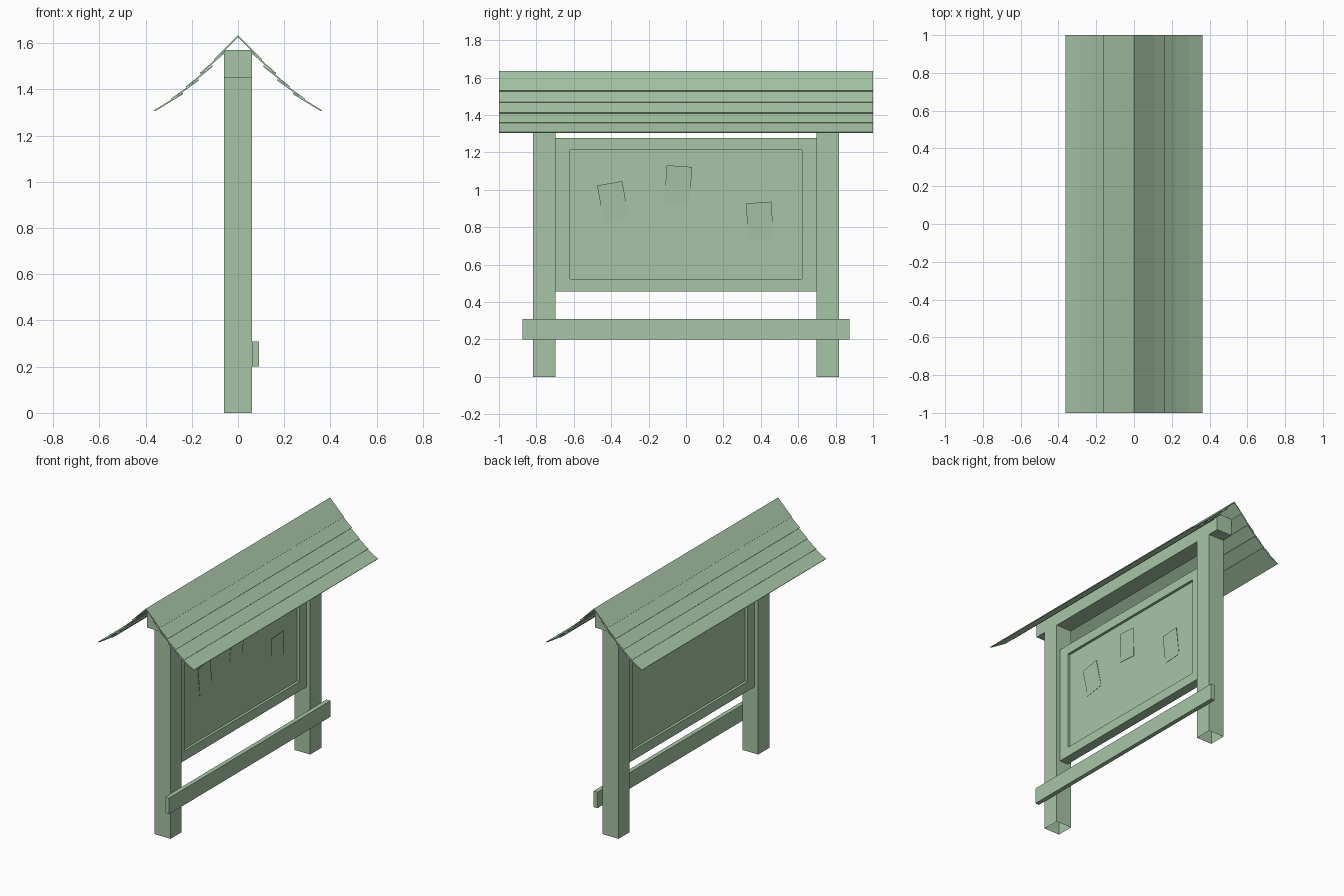
import bpy, bmesh, math
from mathutils import Vector, Matrix

if "Cube" in bpy.data.objects:
    bpy.data.objects.remove(bpy.data.objects["Cube"])

paint = bpy.data.materials.new("green_wood")
paint.diffuse_color = (0.38, 0.56, 0.38, 1)
paint.use_nodes = True
paint.node_tree.nodes["Principled BSDF"].inputs["Base Color"].default_value = paint.diffuse_color


def finish(name, bm):
    me = bpy.data.meshes.new(name)
    bm.to_mesh(me)
    bm.free()
    me.materials.append(paint)
    ob = bpy.data.objects.new(name, me)
    bpy.context.collection.objects.link(ob)
    return ob


def box_bm(lo, hi):
    lo, hi = Vector(lo), Vector(hi)
    bm = bmesh.new()
    bmesh.ops.create_cube(bm, size=1)
    bmesh.ops.scale(bm, vec=hi - lo, verts=bm.verts)
    bmesh.ops.translate(bm, vec=(lo + hi) / 2, verts=bm.verts)
    bm.normal_update()
    return bm


# Posts, open at the foot
for side, y in (("front", -0.758), ("back", 0.758)):
    bm = box_bm((-0.06, y - 0.06, 0), (0.06, y + 0.06, 1.45))
    foot = [f for f in bm.faces if f.normal.z < -0.5]
    bmesh.ops.delete(bm, geom=foot, context='FACES_ONLY')
    finish(side + "_post", bm)

# Ridge beam and lower rail
finish("ridge_beam", box_bm((-0.06, -0.9, 1.45), (0.06, 0.9, 1.57)))
finish("lower_rail", box_bm((0.06, -0.875, 0.2), (0.09, 0.875, 0.31)))

# Notice board: both faces inset to a raised frame around a sunken panel
bm = box_bm((-0.033, -0.7, 0.457), (0.033, 0.7, 1.278))
for s in (-1, 1):
    face = max(bm.faces, key=lambda f: f.normal.x * s)
    bmesh.ops.inset_region(bm, faces=[face], thickness=0.05)
    for v in face.verts:
        v.co.y = math.copysign(0.62, v.co.y)
        v.co.z = 1.213 if v.co.z > 0.87 else 0.523
    bmesh.ops.inset_region(bm, faces=[face], thickness=0)
    for v in face.verts:
        v.co.x = s * 0.015
    bm.normal_update()
finish("notice_board", bm)

# Roof planks: upper edge and lower edge (x, z) on one slope, mirrored
planks = [((0, 1.635), (0.105, 1.53)),
          ((0.057, 1.566), (0.165, 1.471)),
          ((0.112, 1.504), (0.225, 1.413)),
          ((0.172, 1.444), (0.29, 1.36)),
          ((0.24, 1.385), (0.363, 1.31))]
THICK = 0.006
for i, (a, b) in enumerate(planks):
    a, b = Vector(a), Vector(b)
    d = (b - a).normalized()
    drop = Vector((d.y, -d.x)) * THICK
    inner = a + drop
    if i == 0:  # mitre at the ridge
        inner = Vector((0, a.y - THICK * 1.41))
    profile = [a, b, b + drop, inner]
    for side, s in (("right", 1), ("left", -1)):
        bm = bmesh.new()
        f = bm.faces.new([bm.verts.new((s * p.x, -1, p.y)) for p in profile])
        ext = bmesh.ops.extrude_face_region(bm, geom=[f])
        vs = [g for g in ext["geom"] if isinstance(g, bmesh.types.BMVert)]
        bmesh.ops.translate(bm, vec=(0, 2, 0), verts=vs)
        if not any(len(e.link_faces) == 2 for e in f.edges):
            bm.faces.new([v for v in f.verts])
        bmesh.ops.recalc_face_normals(bm, faces=bm.faces)
        finish(f"{side}_roof_plank_{i + 1}", bm)

# Paper notices: thin sheets on the right face, standing off at the top
for i, (y, z, deg) in enumerate([(-0.408, 1.035, 10), (-0.035, 1.127, -4),
                                 (0.388, 0.932, 4)]):
    bm = box_bm((-0.001, -0.068, -0.2), (0.001, 0.068, 0))
    for v in bm.verts:
        v.co.x += 0.002 + 0.01 * (1 + v.co.z / 0.2)
    bmesh.ops.transform(bm, verts=bm.verts,
                        matrix=Matrix.Translation((0.0155, y, z))
                        @ Matrix.Rotation(math.radians(deg), 4, 'X'))
    finish(f"paper_notice_{i + 1}", bm)
